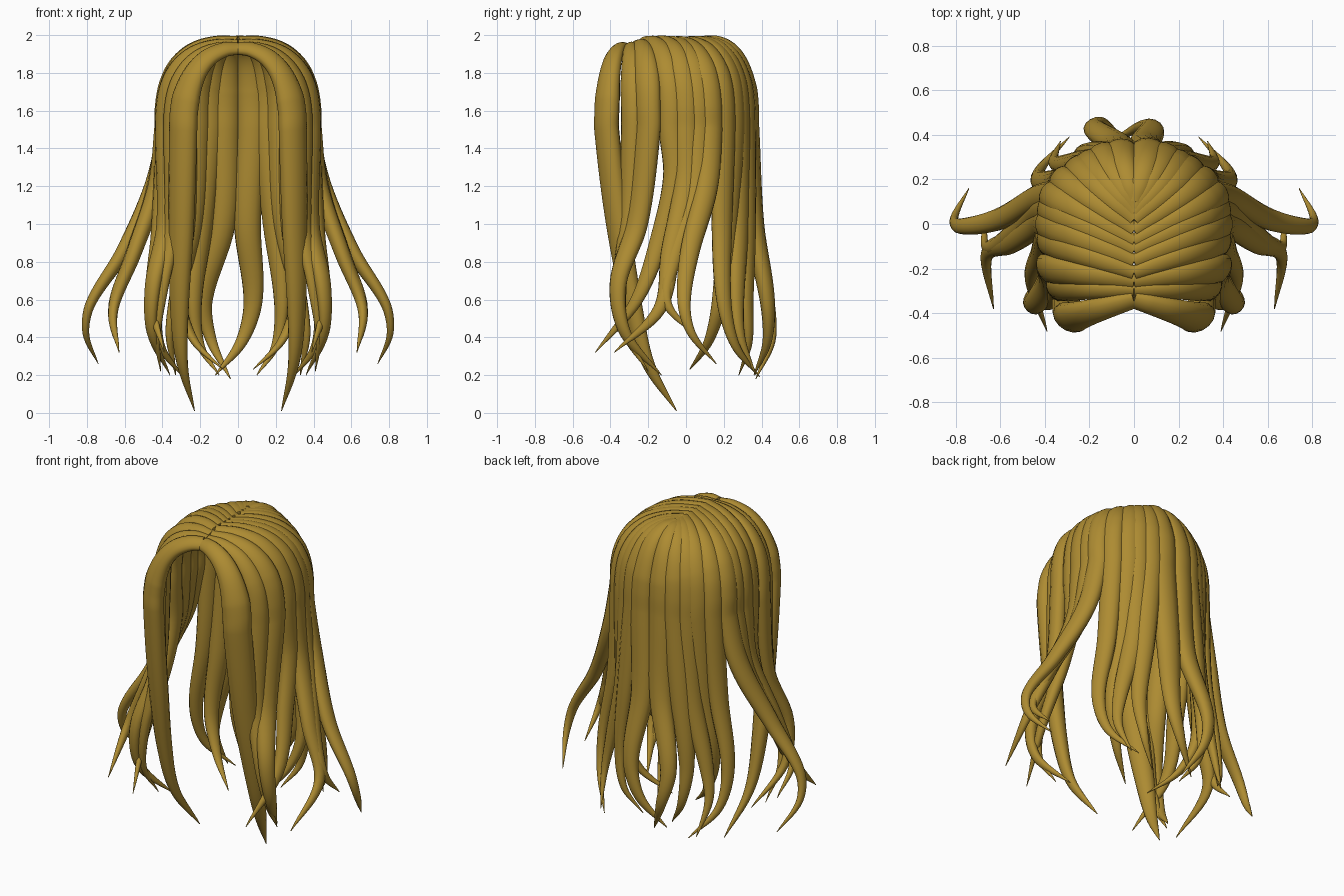
import bpy
import bmesh
from math import sin, cos, pi, radians
from mathutils import Vector

old = bpy.data.objects.get("Cube")
if old:
    bpy.data.objects.remove(old, do_unlink=True)

# Single golden hair colour
hair = bpy.data.materials.new("golden_hair")
hair.use_nodes = True
colour = (0.42, 0.26, 0.032, 1)
hair.diffuse_color = colour
hair.node_tree.nodes["Principled BSDF"].inputs["Base Color"].default_value = colour

SIDES = 14
STEPS = 8
SIDE_HEIGHT = 1.5


def smooth_path(points):
    """Smooth curve through unevenly spaced points."""
    last = len(points) - 1
    slopes = []
    for i in range(last + 1):
        a, b, c = points[max(i - 1, 0)], points[i], points[min(i + 1, last)]
        slopes.append((c - a) / ((b - a).length + (c - b).length))
    path = []
    for a, b, m, n in zip(points, points[1:], slopes, slopes[1:]):
        span = (b - a).length
        for i in range(STEPS):
            t = i / STEPS
            ease = t * t * (3 - 2 * t)
            path.append(a.lerp(b, ease) + m * span * t * (1 - t) ** 2
                        - n * span * t * t * (1 - t))
    path.append(points[-1])
    return path


def crown_path(root_y, root_z, side, power):
    """Rounded-square arc from the parting down to the side of the head."""
    arc = []
    for degrees in (0, 12, 30, 48, 66, 80):
        out = sin(radians(degrees)) ** power
        up = cos(radians(degrees)) ** power
        arc.append(Vector((side[0] * out, root_y + (side[1] - root_y) * out,
                           SIDE_HEIGHT + (root_z - SIDE_HEIGHT) * up)))
    return arc + [Vector((*side, SIDE_HEIGHT))]


def sweep(name, path, half_width):
    """Flattened tapering tube whose broad face looks away from the head."""
    lengths = [0]
    for a, b in zip(path, path[1:]):
        lengths.append(lengths[-1] + (b - a).length)
    bm = bmesh.new()
    rings = []
    for i, p in enumerate(path):
        t = lengths[i] / lengths[-1]
        tangent = (path[min(i + 1, len(path) - 1)] - path[max(i - 1, 0)]).normalized()
        outward = p - Vector((0, 0, min(p.z, 1.45)))
        across = tangent.cross(outward).normalized()
        normal = across.cross(tangent).normalized()
        wide = half_width * (min(1, 0.5 + 2.5 * t) * (1 - t ** 3.5) + 0.03)
        thick = wide * (0.66 + 0.15 * t)
        rings.append([bm.verts.new(p + across * wide * cos(2 * pi * k / SIDES)
                                   + normal * thick * sin(2 * pi * k / SIDES))
                      for k in range(SIDES)])
    for lower, upper in zip(rings, rings[1:]):
        for k in range(SIDES):
            n = (k + 1) % SIDES
            bm.faces.new((lower[k], lower[n], upper[n], upper[k]))
    bm.faces.new(rings[0])
    bm.faces.new(rings[-1])
    bmesh.ops.recalc_face_normals(bm, faces=bm.faces)
    for face in bm.faces:
        face.smooth = len(face.verts) == 4
    mesh = bpy.data.meshes.new(name)
    bm.to_mesh(mesh)
    bm.free()
    mesh.materials.append(hair)
    bpy.context.collection.objects.link(bpy.data.objects.new(name, mesh))


def lock(name, root_y, side, *fall, half_width=0.065, root_z=1.97, power=0.75, sides=(1, -1)):
    """One lock from the parting to its tip, on one or both sides."""
    points = crown_path(root_y, root_z, side, power) + [Vector(p) for p in fall]
    for s in sides:
        label = ("left_" if s > 0 else "right_") + name
        sweep(label, smooth_path([Vector((p.x * s, p.y, p.z)) for p in points]), half_width)


# Locks framing the face
lock("face_lock", -0.34, (0.29, -0.42), (0.3, -0.36, 1), (0.31, -0.28, 0.55),
     (0.295, -0.2, 0.26), (0.23, -0.05, 0.01), half_width=0.08, root_z=1.93, power=0.87)
lock("cheek_lock", -0.3, (0.345, -0.29), (0.345, -0.31, 1), (0.4, -0.35, 0.68),
     (0.43, -0.32, 0.42), (0.41, -0.2, 0.22), half_width=0.06, root_z=1.94, power=0.8)
lock("temple_lock", -0.26, (0.385, -0.2), (0.38, -0.26, 1), (0.45, -0.36, 0.68),
     (0.455, -0.32, 0.42), (0.36, -0.13, 0.2), half_width=0.07, root_z=1.95)

# Locks over the ears, flicking outwards
lock("front_ear_lock", -0.22, (0.39, -0.08), (0.4, -0.06, 1.25), (0.42, -0.13, 0.95),
     (0.46, -0.26, 0.6), (0.39, -0.48, 0.32))
lock("ear_lock", -0.17, (0.395, 0), (0.43, 0, 1.2), (0.55, -0.08, 0.85),
     (0.66, -0.14, 0.55), (0.63, -0.38, 0.32), half_width=0.07)
lock("rear_ear_lock", -0.12, (0.39, 0.07), (0.45, 0.05, 1.15), (0.58, -0.07, 0.8),
     (0.665, -0.1, 0.58), (0.665, 0.05, 0.41))
lock("wide_flick_lock", -0.08, (0.38, 0.13), (0.45, 0.11, 1.2), (0.61, 0.02, 0.85),
     (0.78, -0.01, 0.58), (0.805, 0.03, 0.42), (0.74, 0.16, 0.26))

# Locks down the back, curling inwards
lock("back_side_lock", -0.03, (0.33, 0.2), (0.36, 0.19, 1), (0.43, 0.2, 0.6),
     (0.41, 0.26, 0.36), (0.29, 0.39, 0.19))
lock("inner_curl_lock", 0.02, (0.26, 0.25), (0.28, 0.22, 1), (0.31, 0.18, 0.6),
     (0.23, 0.12, 0.38), (0.08, 0.02, 0.23), half_width=0.07)
lock("outer_back_lock", 0.05, (0.21, 0.28), (0.24, 0.28, 1), (0.33, 0.27, 0.6),
     (0.36, 0.29, 0.4), (0.33, 0.37, 0.2), half_width=0.07)
lock("back_lock", 0.07, (0.145, 0.315), (0.19, 0.32, 1), (0.23, 0.32, 0.6),
     (0.2, 0.33, 0.36), (0.1, 0.28, 0.2), half_width=0.07)

# Uneven pair in the middle of the back
lock("centre_lock", 0.1, (0.07, 0.33), (0.05, 0.36, 1), (0.08, 0.43, 0.6),
     (0.02, 0.43, 0.38), (-0.12, 0.36, 0.2), half_width=0.08, sides=(1,))
lock("centre_lock", 0.1, (0.065, 0.33), (0.08, 0.36, 1), (0.18, 0.43, 0.6),
     (0.14, 0.45, 0.38), (0.04, 0.37, 0.18), half_width=0.075, sides=(-1,))
